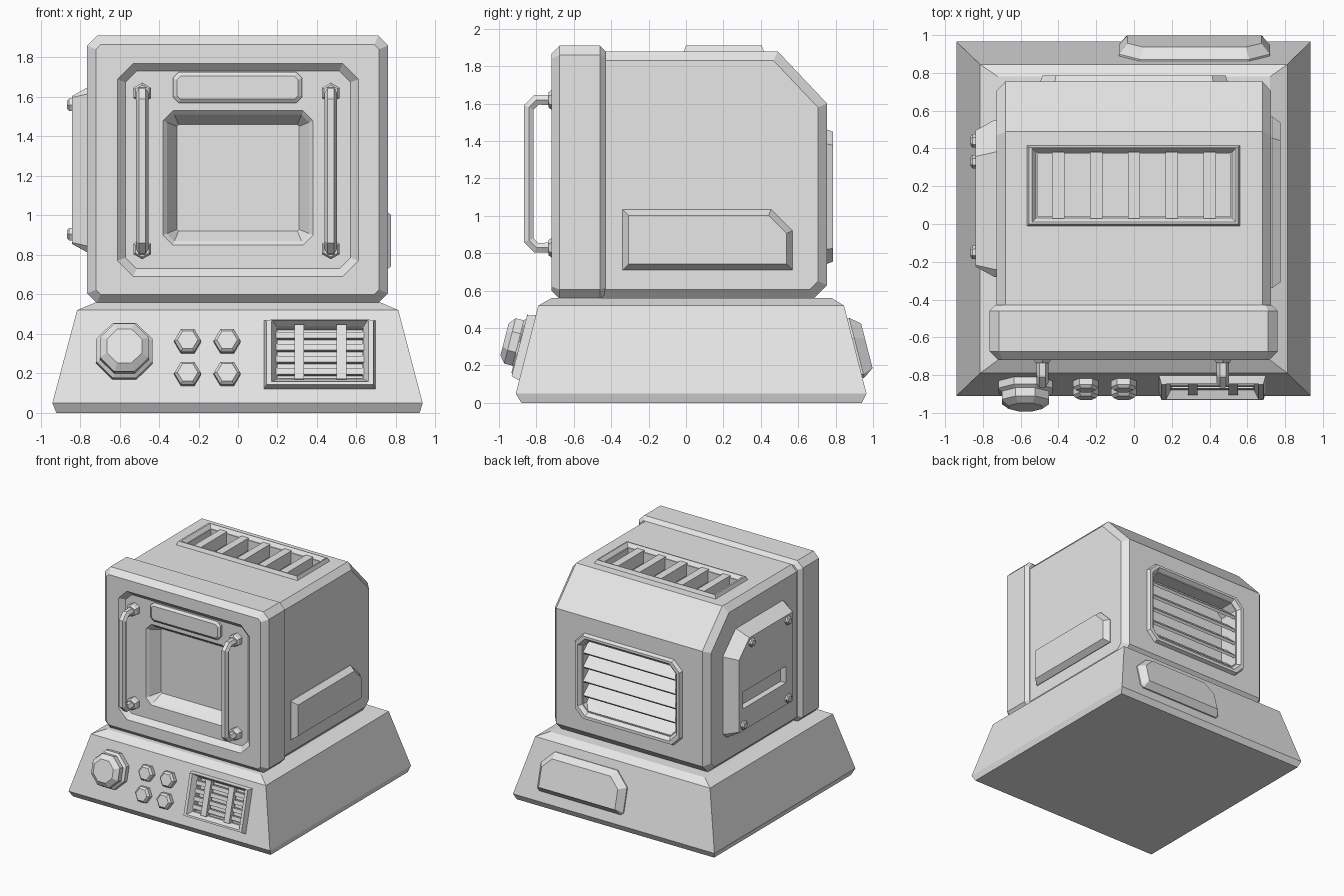
import bpy
import bmesh
import math
from mathutils import Matrix, Vector

cube = bpy.data.objects.get("Cube")
if cube:
    bpy.data.objects.remove(cube, do_unlink=True)

GREY = (0.8, 0.8, 0.8, 1.0)
metal = bpy.data.materials.new("plain grey metal")
metal.use_nodes = True
metal.diffuse_color = GREY
metal.node_tree.nodes["Principled BSDF"].inputs["Base Color"].default_value = GREY


# Helpers: local frames, outlines and lofts
def frame(origin, u, v):
    u, v = Vector(u).normalized(), Vector(v).normalized()
    m = Matrix((u, v, u.cross(v))).transposed().to_4x4()
    m.translation = origin
    return m


def rect(u0, u1, v0, v1, bl=0, br=None, tr=None, tl=None):
    """Counter-clockwise rectangle with chamfered corners."""
    br, tr, tl = [bl if c is None else c for c in (br, tr, tl)]
    pts = []
    for u, v, c, first, second in (
        (u0, v0, bl, (0, 1), (1, 0)), (u1, v0, br, (-1, 0), (0, 1)),
        (u1, v1, tr, (0, -1), (-1, 0)), (u0, v1, tl, (1, 0), (0, -1)),
    ):
        for d in ((first, second) if c else (first,)):
            pts.append((u + d[0] * c, v + d[1] * c))
    return pts


def ngon(u, v, r, n, turn=0.0):
    angles = [turn + math.tau * i / n for i in range(n)]
    return [(u + r * math.cos(a), v + r * math.sin(a)) for a in angles]


def inset(pts, d):
    out = []
    for i, p in enumerate(pts):
        p = Vector(p)
        a = (p - Vector(pts[i - 1])).normalized().orthogonal()
        b = (Vector(pts[(i + 1) % len(pts)]) - p).normalized().orthogonal()
        out.append(tuple(p + (a + b) * d / (1 + a.dot(b))))
    return out


def loft(name, m, rings, ring_shaped=False):
    """Skin a stack of (outline, height) rings; capped, or closed on itself."""
    bm = bmesh.new()
    loops = [[bm.verts.new(m @ Vector((u, v, h))) for u, v in pts] for pts, h in rings]
    n = len(loops[0])
    pairs = list(zip(loops, loops[1:]))
    if ring_shaped:
        pairs.append((loops[-1], loops[0]))
    else:
        bm.faces.new(loops[0][::-1])
        bm.faces.new(loops[-1])
    for low, high in pairs:
        for i in range(n):
            j = (i + 1) % n
            bm.faces.new((low[i], low[j], high[j], high[i]))
    bmesh.ops.recalc_face_normals(bm, faces=bm.faces)
    mesh = bpy.data.meshes.new(name)
    bm.to_mesh(mesh)
    bm.free()
    mesh.materials.append(metal)
    obj = bpy.data.objects.new(name, mesh)
    bpy.context.collection.objects.link(obj)
    return obj


def plate(name, m, pts, h0, h1, edge, bevel_h=None):
    """Raised plate whose rim slopes in by edge."""
    mid = h0 if bevel_h is None else h1 - bevel_h
    rings = [(pts, h0), (inset(pts, edge), h1)]
    if mid > h0:
        rings.insert(1, (pts, mid))
    return loft(name, m, rings)


def box(name, m, u0, u1, v0, v1, h0, h1):
    return loft(name, m, [(rect(u0, u1, v0, v1), h0), (rect(u0, u1, v0, v1), h1)])


def rim(name, m, outer, inner, h0, h1, depth):
    """Vent surround with a sloped outside and a sloped inside."""
    return loft(name, m, [(outer, h0), (inset(outer, 0.015), h1),
                          (inset(inner, -0.03), h1), (inner, depth)], True)


def cut(obj, m, pts, h0, h1):
    cutter = loft("cutter", m, [(pts, h0), (pts, h1)])
    cutter.hide_render = True
    mod = obj.modifiers.new("pocket", "BOOLEAN")
    mod.operation, mod.solver, mod.object = "DIFFERENCE", "EXACT", cutter
    graph = bpy.context.evaluated_depsgraph_get()
    mesh = bpy.data.meshes.new_from_object(obj.evaluated_get(graph))
    obj.modifiers.clear()
    obj.data = mesh
    bpy.data.objects.remove(cutter, do_unlink=True)


TOP = Matrix.Identity(4)
FRONT = frame((0, 0, 0), (1, 0, 0), (0, 0, 1))
RIGHT = frame((0, 0, 0), (0, 1, 0), (0, 0, 1))
LEFT = frame((0, 0, 0), (0, -1, 0), (0, 0, 1))
BACK = frame((0, 0, 0), (-1, 0, 0), (0, 0, 1))
FRONT_SLOPE = frame((0, -0.91, 0.05), (1, 0, 0), (0, 0.12, 0.47))
BACK_SLOPE = frame((0, 0.965, 0.05), (-1, 0, 0), (0, -0.12, 0.47))

# Tapered base with a pocket for its vent
base = loft("base", TOP, [
    (rect(-0.92, 0.92, -0.88, 0.94), 0), (rect(-0.94, 0.935, -0.91, 0.965), 0.05),
    (rect(-0.815, 0.812, -0.79, 0.845), 0.52), (rect(-0.72, 0.72, -0.72, 0.78), 0.56)])
vent = rect(0.2, 0.63, 0.13, 0.395)
cut(base, FRONT_SLOPE, vent, -0.05, 0.1)

# Main body with pockets for the top and back vents
side = [(-0.55, 0.555), (0.68, 0.555), (0.755, 0.63), (0.755, 1.6), (0.49, 1.88), (-0.55, 1.88)]
body = loft("body", RIGHT, [(inset(side, 0.05), -0.728), (side, -0.68),
                            (side, 0.68), (inset(side, 0.05), 0.725)])
top_hole = rect(-0.51, 0.51, 0.04, 0.37)
back_hole = rect(-0.43, 0.43, 0.81, 1.4, 0.05)
cut(body, TOP, top_hole, 1.78, 2)
cut(body, BACK, back_hole, 0.58, 0.9)

# Front surround with stepped door and window recesses
outer = rect(-0.765, 0.76, 0.555, 1.91, 0.05)
door = rect(-0.61, 0.61, 0.69, 1.77, 0.08)
window = rect(-0.38, 0.38, 0.85, 1.53, 0.05)
loft("front_door", FRONT, [
    (inset(outer, 0.03), 0.43), (outer, 0.46), (outer, 0.675), (inset(outer, 0.045), 0.72),
    (door, 0.72), (inset(door, 0.04), 0.68), (window, 0.68),
    (inset(window, 0.02), 0.66), (inset(window, 0.07), 0.58)])
plate("door_label_plate", FRONT, rect(-0.33, 0.325, 1.57, 1.725, 0.03), 0.67, 0.71, 0.02, 0.015)

# Door handles with hexagonal mounts
for label, x in (("right", -0.485), ("left", 0.47)):
    curve = bpy.data.curves.new(label + "_handle", "CURVE")
    curve.dimensions = "3D"
    curve.bevel_depth, curve.bevel_resolution, curve.use_fill_caps = 0.032, 1, True
    path = [(0.67, 1.62), (0.8, 1.62), (0.84, 1.58), (0.84, 0.87), (0.8, 0.83), (0.67, 0.83)]
    spline = curve.splines.new("POLY")
    spline.points.add(len(path) - 1)
    spline.use_smooth = False
    for point, (h, z) in zip(spline.points, path):
        point.co = (x, -h, z, 1)
    curve.materials.append(metal)
    bpy.context.collection.objects.link(bpy.data.objects.new(label + "_handle", curve))
    for spot, z in (("upper", 1.62), ("lower", 0.83)):
        plate(f"{label}_handle_{spot}_mount", FRONT, ngon(x, z, 0.052, 6, math.pi / 6),
              0.67, 0.735, 0.01, 0.015)

# Dial and four buttons on the sloped front
loft("dial", FRONT_SLOPE, [
    (ngon(-0.575, 0.265, r, 8, math.pi / 8), h)
    for r, h in ((0.155, -0.01), (0.155, 0.04), (0.135, 0.055), (0.135, 0.1), (0.095, 0.13))])
for u in (-0.255, -0.055):
    for v in (0.148, 0.318):
        plate("button", FRONT_SLOPE, ngon(u, v, 0.068, 6), -0.01, 0.05, 0.014, 0.016)

# Base vent with crossed bars
rim("base_vent_frame", FRONT_SLOPE, rect(0.13, 0.7, 0.07, 0.435), vent, -0.01, 0.045, -0.01)
for i in range(4):
    v = 0.165 + 0.063 * i
    box("base_vent_slat", FRONT_SLOPE, 0.19, 0.64, v - 0.016, v + 0.016, -0.03, 0.005)
for u in (0.31, 0.525):
    box("base_vent_bar", FRONT_SLOPE, u - 0.025, u + 0.025, 0.12, 0.405, -0.02, 0.025)

# Top vent
rim("top_vent_frame", TOP, rect(-0.57, 0.565, -0.015, 0.42), top_hole, 1.87, 1.91, 1.87)
for i in range(5):
    u = -0.4 + 0.2 * i
    box("top_vent_slat", TOP, u - 0.033, u + 0.033, 0.03, 0.38, 1.79, 1.895)

# Back vent with tilted louvres
rim("back_vent_frame", BACK, rect(-0.5, 0.5, 0.74, 1.465, 0.08), back_hole, 0.745, 0.785, 0.745)
for i in range(5):
    tilt = frame((0, 0.69, 0.855 + 0.12 * i), (-1, 0, 0), (0, -0.75, 0.66))
    box("back_vent_louvre", tilt, -0.44, 0.44, -0.075, 0.07, -0.012, 0.012)

# Left-hand view service panel with slot and bolts
panel = plate("service_panel", LEFT, rect(-0.55, 0.28, 0.8, 1.66, 0.04, 0.04, 0.04, 0.17),
              0.7, 0.84, 0.055, 0.1)
cut(panel, LEFT, rect(-0.44, 0.13, 1.04, 1.18), 0.79, 0.9)
for u, v in ((-0.33, 1.56), (0.15, 1.56), (-0.44, 0.905), (0.15, 0.905)):
    plate("service_panel_bolt", LEFT, ngon(u, v, 0.036, 6), 0.83, 0.865, 0.01, 0.01)

# Side plate and rear base plate
plate("side_plate", RIGHT, rect(-0.34, 0.57, 0.71, 1.035, 0, 0, 0.115, 0), 0.71, 0.775, 0.032, 0.045)
plate("rear_base_plate", BACK_SLOPE, rect(-0.72, 0.08, 0.085, 0.415, 0.02, 0.02, 0.11, 0.11),
      -0.01, 0.065, 0.045, 0.055)
